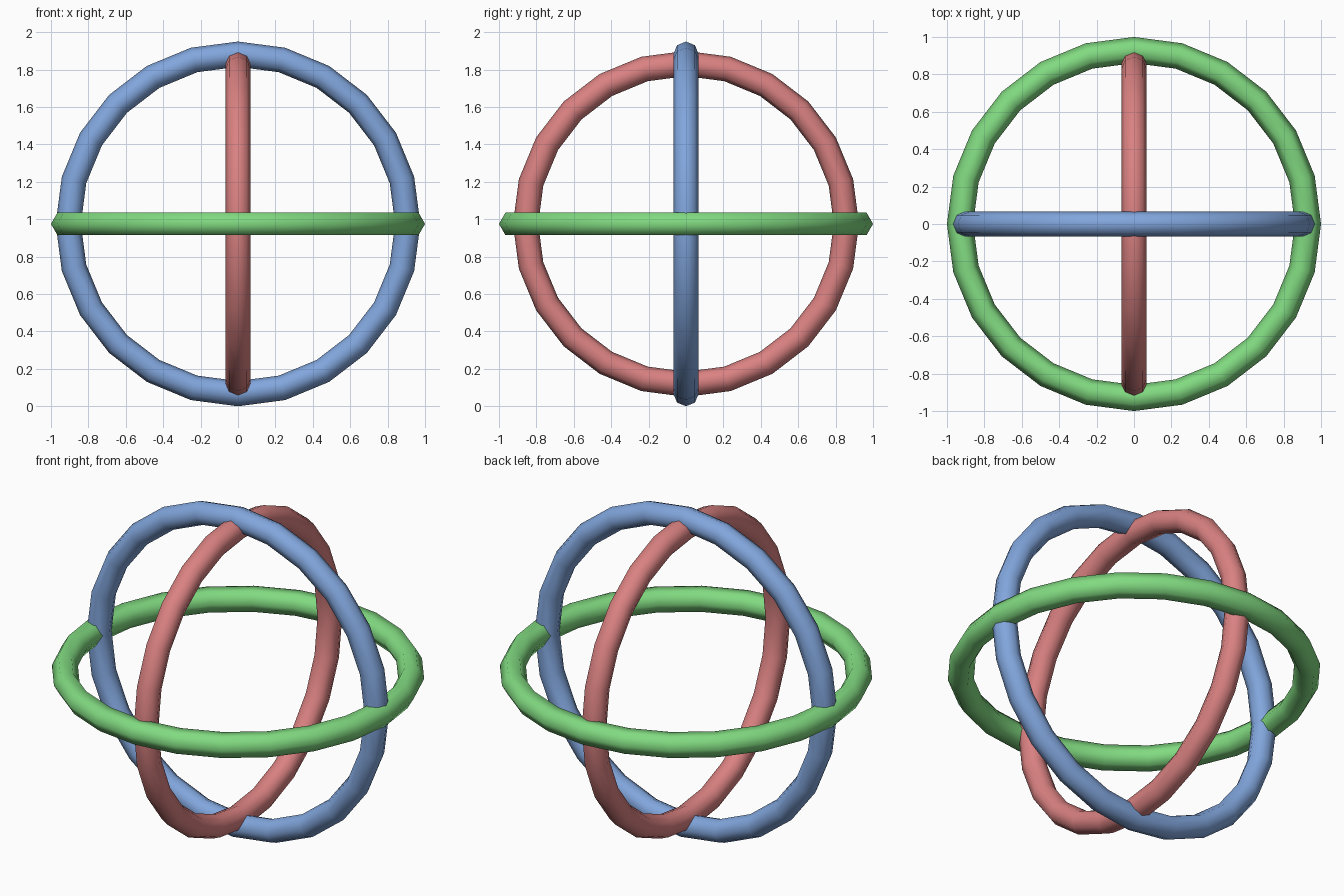
import bpy
from math import radians

if "Cube" in bpy.data.objects:
    bpy.data.objects.remove(bpy.data.objects["Cube"])

CENTRE_Z = 0.975


def ring(name, major, minor, sides, rotation, color):
    """Smooth-shaded ring of 24 segments with a low-sided tube."""
    bpy.ops.mesh.primitive_torus_add(
        major_segments=24, minor_segments=sides,
        major_radius=major, minor_radius=minor,
        location=(0, 0, CENTRE_Z), rotation=rotation)
    obj = bpy.context.object
    obj.name = name
    bpy.ops.object.shade_smooth()
    mat = bpy.data.materials.new(name + "_paint")
    mat.diffuse_color = (*color, 1)
    mat.use_nodes = True
    mat.node_tree.nodes["Principled BSDF"].inputs["Base Color"].default_value = mat.diffuse_color
    obj.data.materials.append(mat)
    return obj


# Three nested rings, one in each main plane
ring("horizontal_ring", 0.93, 0.07, 6, (0, 0, 0), (0.22, 0.70, 0.22))
ring("front_facing_ring", 0.9075, 0.0675, 8, (radians(90), 0, 0), (0.22, 0.38, 0.72))
ring("side_facing_ring", 0.8575, 0.0675, 8, (0, radians(90), 0), (0.70, 0.22, 0.22))
